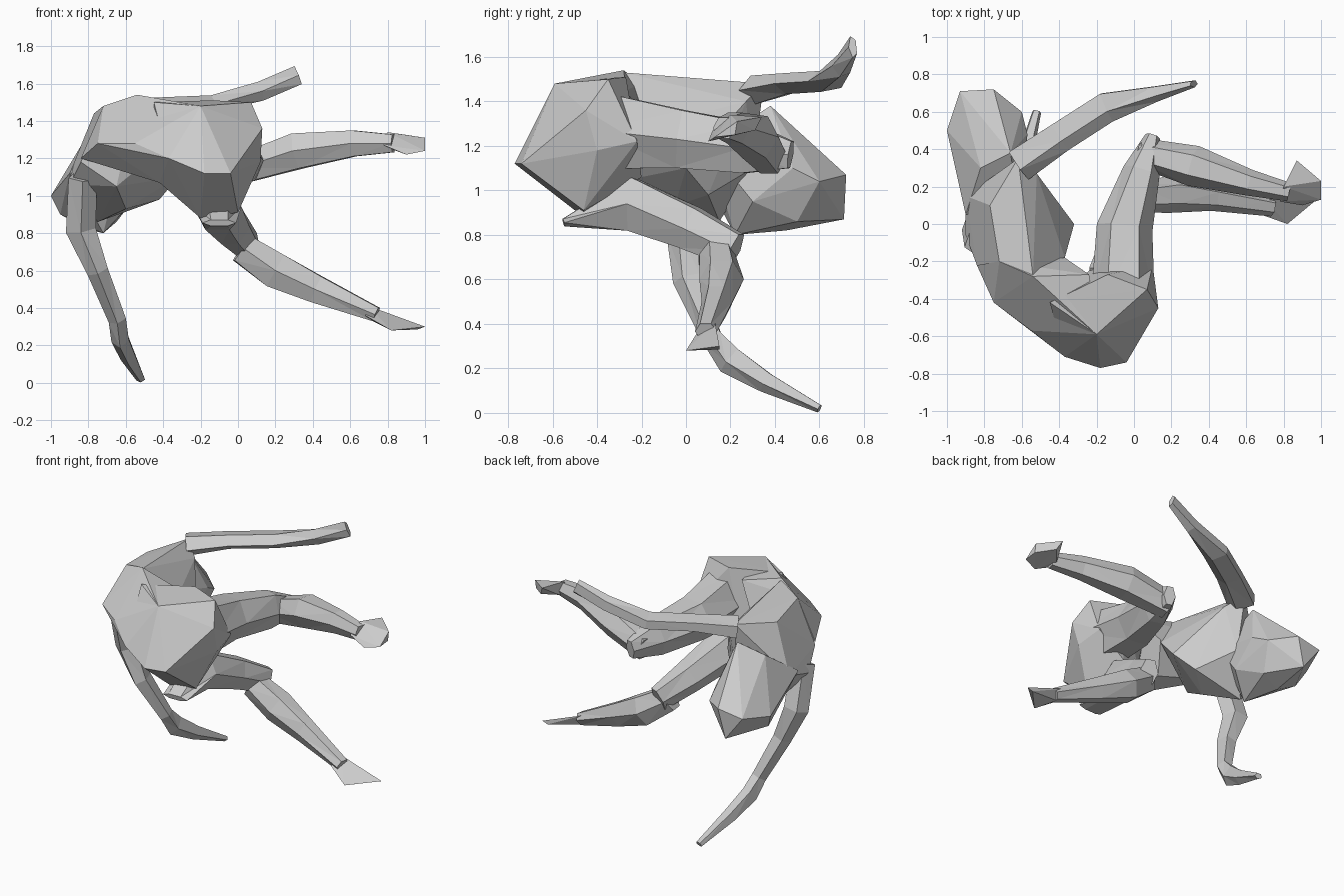
import bpy, bmesh, math
from mathutils import Vector


def finish(bm, name):
    bmesh.ops.recalc_face_normals(bm, faces=bm.faces[:])
    me = bpy.data.meshes.new(name)
    bm.to_mesh(me)
    bm.free()
    ob = bpy.data.objects.new(name, me)
    bpy.context.collection.objects.link(ob)
    return ob


def hull(name, pts):
    """Faceted solid wrapped around a few anatomical landmarks."""
    bm = bmesh.new()
    for p in pts:
        bm.verts.new(p)
    res = bmesh.ops.convex_hull(bm, input=bm.verts[:])
    junk = [g for g in set(res["geom_interior"] + res["geom_unused"])
            if isinstance(g, bmesh.types.BMVert)]
    bmesh.ops.delete(bm, geom=junk, context='VERTS')
    return finish(bm, name)


def limb(name, stations, sides=6, ref=(0, 0, 1)):
    """Faceted tube through stations (x, y, z, half width, half height)."""
    bm = bmesh.new()
    ref = Vector(ref)
    centres = [Vector(s[:3]) for s in stations]
    rings = []
    for i, s in enumerate(stations):
        a, b = centres[max(i - 1, 0)], centres[min(i + 1, len(stations) - 1)]
        t = (b - a).normalized()
        side = t.cross(ref).normalized()
        up = side.cross(t)
        ring = []
        for k in range(sides):
            ang = 2 * math.pi * k / sides
            ring.append(bm.verts.new(centres[i] + side * s[3] * math.cos(ang)
                                     + up * s[4] * math.sin(ang)))
        rings.append(ring)
    for r0, r1 in zip(rings, rings[1:]):
        for k in range(sides):
            j = (k + 1) % sides
            bm.faces.new((r0[k], r0[j], r1[j], r1[k]))
    bm.faces.new(rings[0])
    bm.faces.new(rings[-1][::-1])
    bmesh.ops.triangulate(bm, faces=bm.faces[:])
    return finish(bm, name)


# Hips
hull("pelvis", [
    (-.18, -.77, 1.12), (-.04, -.74, 1.12), (-.37, -.71, 1.2), (-.2, -.59, 1.48),
    (-.14, -.27, 1.51), (.07, -.35, 1.5), (.13, -.45, 1.36), (.12, -.4, 1.18),
    (0, -.46, .91), (-.2, -.46, .88), (-.42, -.5, 1.07), (-.24, -.25, 1.1),
    (.1, -.22, 1.22), (-.45, -.42, 1.5), (-.08, -.2, 1.06)])

# Bent waist
hull("waist", [
    (-.37, -.71, 1.2), (-.42, -.5, 1.07), (-.24, -.27, 1.45), (-.2, -.59, 1.48),
    (-.55, -.57, 1.28), (-.75, -.42, 1.28), (-.54, -.28, 1.54), (-.37, -.18, 1.3),
    (-.72, -.2, 1.48), (-.45, -.3, 1.12), (-.84, -.22, 1.2)])

# Rib cage and shoulders
hull("chest", [
    (-.32, 0, 1.1), (-.42, .1, .98), (-.37, -.18, 1.28), (-.54, -.28, 1.53),
    (-.72, -.2, 1.48), (-.84, -.22, 1.18), (-.9, -.06, 1.06), (-.65, -.25, 1.05),
    (-.6, -.05, .93), (-.75, .15, .86), (-.6, .12, 1.42), (-.77, .1, 1.44),
    (-.62, .35, 1.48), (-.52, .27, 1.4), (-.6, .3, 1.1), (-.9, .15, 1.12)])

# Hanging head
hull("head", [
    (-.9, .05, 1.12), (-.62, .1, 1.2), (-.72, .22, .8), (-.58, .3, .95),
    (-.66, .38, 1.38), (-.82, .3, 1.3), (-.93, .2, 1.08), (-1, .5, 1), (-.95, .45, .9),
    (-.93, .71, 1.04), (-.75, .72, 1.07), (-.8, .71, .87), (-.6, .6, 1.04),
    (-.57, .48, 1.1), (-.72, .5, 1.25), (-.65, .5, .86), (-.8, .45, .82)])

# Upper leg pair: thigh reaches back, shin swings sideways
limb("upper_thigh", [
    (-.06, -.4, 1.27, .17, .2), (-.05, -.02, 1.23, .15, .15),
    (.04, .28, 1.19, .1, .13), (.1, .47, 1.16, .04, .07)])
limb("upper_shin", [
    (.04, .38, 1.15, .08, .09), (.32, .31, 1.24, .11, .11),
    (.62, .22, 1.28, .07, .08), (.83, .17, 1.28, .05, .055)])
hull("upper_foot", [
    (.78, .12, 1.27), (.8, .2, 1.34), (.82, .22, 1.25), (.87, .34, 1.33),
    (.9, .1, 1.22), (1, .13, 1.24), (1, .23, 1.31), (1, .22, 1.25), (.9, .31, 1.27)])

# Lower leg pair
limb("lower_thigh", [
    (-.1, -.55, .855, .09, .02), (-.11, -.25, .94, .13, .14),
    (-.03, .02, .83, .1, .11), (.06, .22, .73, .06, .09)])
limb("lower_shin", [
    (.02, .14, .72, .08, .09), (.2, .16, .6, .1, .11),
    (.42, .14, .5, .07, .085), (.74, .09, .365, .05, .045)])
hull("lower_foot", [
    (.68, .05, .36), (.7, .13, .41), (.72, .1, .33), (.82, 0, .28),
    (.84, .14, .35), (1, .15, .3), (.96, .15, .285)])

# Arm hanging down to the ground, forearm and hand turned backwards
limb("lower_arm", [
    (-.83, -.1, 1.1, .08, .08), (-.84, -.01, .82, .08, .085),
    (-.75, .01, .6, .07, .06), (-.645, .12, .34, .05, .05),
    (-.63, .2, .24, .07, .05), (-.585, .36, .14, .05, .045),
    (-.52, .6, .02, .02, .025)], 5, (1, 0, 0))

# Arm stretched out above the legs
limb("upper_arm", [
    (-.62, .32, 1.45, .1, .07), (-.4, .47, 1.48, .09, .05),
    (-.15, .63, 1.49, .09, .05), (.12, .7, 1.56, .045, .055),
    (.32, .75, 1.645, .02, .055)], 5)
